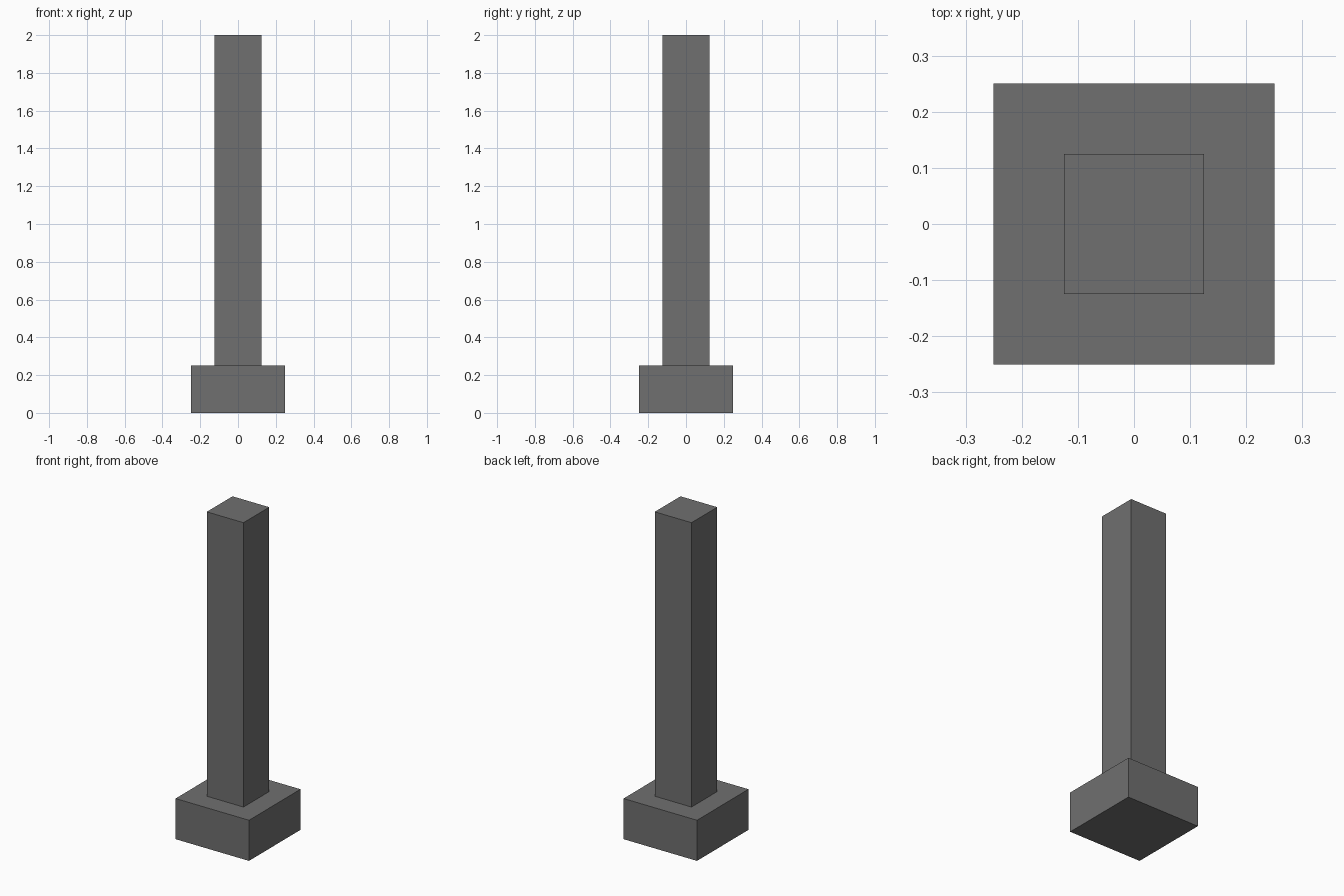
import bpy

# Remove the default cube
cube = bpy.data.objects.get("Cube")
if cube:
    bpy.data.objects.remove(cube, do_unlink=True)

# Single flat grey
grey = bpy.data.materials.new("dark_grey")
grey.use_nodes = True
colour = (0.16, 0.16, 0.16, 1.0)
grey.diffuse_color = colour
grey.node_tree.nodes["Principled BSDF"].inputs["Base Color"].default_value = colour


def square_block(name, width, bottom, top):
    """Square block centred on the z axis, between two heights."""
    bpy.ops.mesh.primitive_cube_add(size=1, location=(0, 0, (bottom + top) / 2))
    block = bpy.context.object
    block.name = block.data.name = name
    block.scale = (width, width, top - bottom)
    bpy.ops.object.transform_apply(location=False, rotation=False, scale=True)
    block.data.materials.append(grey)
    return block


# Wide footing and the tall post standing on it
square_block("base", 0.50, 0.0, 0.25)
square_block("post", 0.25, 0.25, 2.0)
